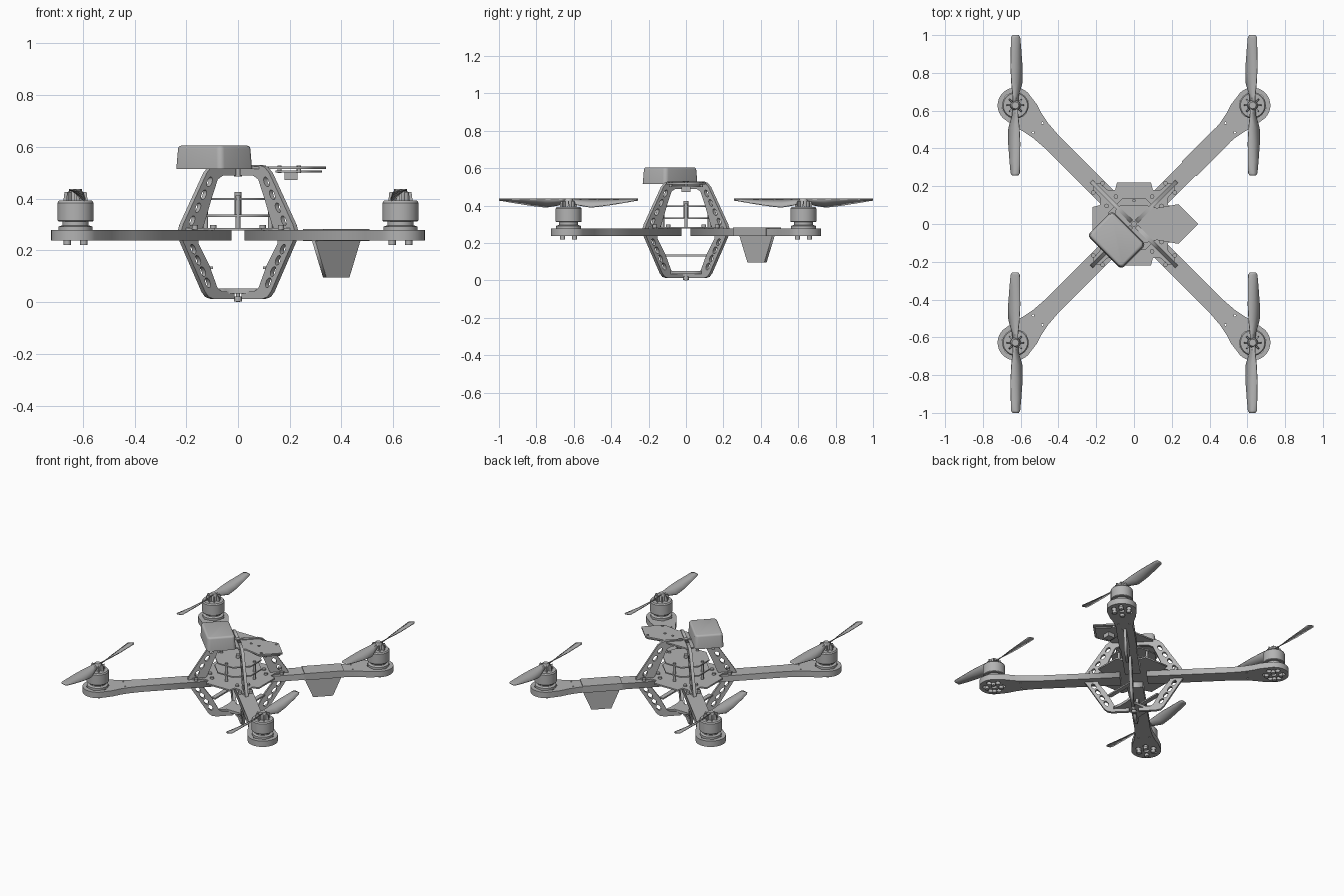
import bpy, bmesh, math
from mathutils import Matrix, Vector

cube = bpy.data.objects.get("Cube")
if cube:
    bpy.data.objects.remove(cube, do_unlink=True)

GREY = bpy.data.materials.new("mid_grey")
GREY.use_nodes = True
COL = (0.45, 0.45, 0.45, 1)
GREY.diffuse_color = COL
GREY.node_tree.nodes["Principled BSDF"].inputs["Base Color"].default_value = COL


def finish(obj, matrix=None, smooth=False):
    """Place the part, colour it and shade it."""
    if matrix is not None:
        obj.data.transform(matrix)
    obj.data.materials.clear()
    obj.data.materials.append(GREY)
    bpy.ops.object.select_all(action='DESELECT')
    obj.select_set(True)
    bpy.context.view_layer.objects.active = obj
    if smooth:
        bpy.ops.object.shade_smooth_by_angle(angle=math.radians(35))
    return obj


def from_bmesh(name, bm, matrix=None, smooth=False):
    bmesh.ops.recalc_face_normals(bm, faces=bm.faces)
    me = bpy.data.meshes.new(name)
    bm.to_mesh(me)
    bm.free()
    obj = bpy.data.objects.new(name, me)
    bpy.context.collection.objects.link(obj)
    return finish(obj, matrix, smooth)


def plate(name, loops, z0, z1, matrix=None):
    """Flat sheet: the first loop is the outline, the others are holes."""
    cu = bpy.data.curves.new(name, 'CURVE')
    cu.dimensions, cu.fill_mode, cu.extrude = '2D', 'BOTH', (z1 - z0) / 2
    for pts in loops:
        sp = cu.splines.new('POLY')
        sp.points.add(len(pts) - 1)
        for p, (x, y) in zip(sp.points, pts):
            p.co = (x, y, 0, 1)
        sp.use_cyclic_u = True
    obj = bpy.data.objects.new(name, cu)
    bpy.context.collection.objects.link(obj)
    bpy.ops.object.select_all(action='DESELECT')
    obj.select_set(True)
    bpy.context.view_layer.objects.active = obj
    bpy.ops.object.convert(target='MESH')
    obj = bpy.context.view_layer.objects.active
    m = Matrix.Translation((0, 0, (z0 + z1) / 2))
    return finish(obj, (matrix or Matrix()) @ m)


def lathe(name, profile, x=0, y=0, seg=32):
    bm = bmesh.new()
    vs = [bm.verts.new((r, 0, z)) for r, z in profile]
    es = [bm.edges.new(p) for p in zip(vs, vs[1:])]
    bmesh.ops.spin(bm, geom=vs + es, axis=(0, 0, 1), cent=(0, 0, 0), angle=2 * math.pi, steps=seg)
    bmesh.ops.remove_doubles(bm, verts=bm.verts, dist=1e-5)
    return from_bmesh(name, bm, Matrix.Translation((x, y, 0)), True)


def cyl(name, r, z0, z1, x=0, y=0, seg=12):
    return lathe(name, [(0, z0), (r, z0), (r, z1), (0, z1)], x, y, seg)


def box(name, size, centre, matrix=None, bevel=0, taper=1):
    bm = bmesh.new()
    bmesh.ops.create_cube(bm, size=1)
    for v in bm.verts:
        k = taper if v.co.z > 0 else 1
        v.co = Vector((v.co.x * size[0] * k, v.co.y * size[1] * k, v.co.z * size[2]))
    if bevel:
        es = [e for e in bm.edges if min(v.co.z for v in e.verts) < max(v.co.z for v in e.verts)]
        bmesh.ops.bevel(bm, geom=es, offset=bevel, segments=4, affect='EDGES', profile=0.5)
        top = max(v.co.z for v in bm.verts)
        es = [e for e in bm.edges if all(v.co.z > top - 1e-4 for v in e.verts)]
        bmesh.ops.bevel(bm, geom=es, offset=0.012, segments=3, affect='EDGES', profile=0.5)
    m = Matrix.Translation(centre) @ (matrix or Matrix())
    return from_bmesh(name, bm, m, bevel > 0)


def oval(cx, cy, a, b, ang=0, n=14):
    ca, sa = math.cos(ang), math.sin(ang)
    ts = [2 * math.pi * i / n for i in range(n)]
    return [(cx + a * math.cos(t) * ca - b * math.sin(t) * sa,
             cy + a * math.cos(t) * sa + b * math.sin(t) * ca) for t in ts]


def rotz(a):
    return Matrix.Rotation(a, 4, 'Z')


MOT = 0.628                    # motor offset along x and y
R = MOT * math.sqrt(2)         # motor distance along the diagonal

# Arm outline: straight beam flaring into a round pod with mounting holes
side = [(0.085, 0.05), (0.62, 0.05), (0.70, 0.056), (0.76, 0.068), (0.81, 0.084)]
pod = [(R + 0.094 * math.cos(t), 0.094 * math.sin(t))
       for t in (math.radians(105 - 210 * i / 24) for i in range(25))]
arm_loop = side + pod + [(x, -y) for x, y in reversed(side)]
arm_holes = [oval(R + 0.055 * math.cos(i * math.pi / 3), 0.055 * math.sin(i * math.pi / 3), 0.017, 0.017)
             for i in range(6)] + [oval(R, 0, 0.018, 0.018)]
arm_holes += [oval(0.72, s * 0.035, 0.006, 0.006, 0, 8) for s in (1, -1)]

# Leg outline in the (radius, height) plane: one half of the hexagonal hoop
leg_loop = [(0.02, 0.53), (0.125, 0.53), (0.155, 0.522), (0.18, 0.50), (0.31, 0.30), (0.322, 0.27),
            (0.31, 0.235), (0.19, 0.04), (0.17, 0.02), (0.14, 0.012), (0.03, 0.012), (0.03, 0.04),
            (0.10, 0.042), (0.122, 0.055), (0.15, 0.11), (0.165, 0.14), (0.225, 0.225), (0.225, 0.25),
            (0.195, 0.30), (0.15, 0.41), (0.12, 0.475), (0.09, 0.49), (0.02, 0.49)]


def slots(p, q, n):
    a = math.atan2(q[1] - p[1], q[0] - p[0])
    return [oval(p[0] + (q[0] - p[0]) * i / (n - 1), p[1] + (q[1] - p[1]) * i / (n - 1), 0.021, 0.012, a)
            for i in range(n)]


leg_holes = slots((0.26, 0.315), (0.165, 0.465), 4) + slots((0.255, 0.205), (0.175, 0.075), 4)

# Propeller blade sections: radius, straight edge, bulging edge, drop of the bulging edge
SECTIONS = [(0.0, -0.012, 0.012, 0.012), (0.05, -0.014, 0.016, 0.032), (0.12, -0.021, 0.036, 0.044),
            (0.20, -0.025, 0.037, 0.034), (0.30, -0.024, 0.030, 0.018), (0.36, -0.023, 0.025, 0.007),
            (0.372, -0.015, 0.017, 0.006)]


def propeller(name, x, y, hand):
    bm = bmesh.new()
    for turn in (1, -1):
        rows = []
        for r, a, b, d in SECTIONS:
            row = [(a, 0.435), (a * 0.45 + b * 0.55, 0.435 - d * 0.45), (b, 0.435 - d)]
            rows.append([bm.verts.new((hand * turn * u, turn * r, z)) for u, z in row])
        for p, q in zip(rows, rows[1:]):
            for i in range(2):
                bm.faces.new((p[i], p[i + 1], q[i + 1], q[i]))
    obj = from_bmesh(name, bm, Matrix.Translation((x, y, 0)), True)
    mod = obj.modifiers.new("thickness", 'SOLIDIFY')
    mod.thickness, mod.offset = 0.005, 0


# Four identical corners: arm, leg, motor, propeller, screws
for sx, fb in ((1, "left"), (-1, "right")):
    for sy, fr in ((1, "back"), (-1, "front")):
        tag = fr + "_" + fb
        turn = rotz(math.atan2(sy, sx))
        mx, my = sx * MOT, sy * MOT
        plate("arm_" + tag, [arm_loop] + arm_holes, 0.238, 0.278, turn)
        plate("leg_" + tag, [leg_loop] + leg_holes, -0.01, 0.01, turn @ Matrix.Rotation(math.pi / 2, 4, 'X'))
        lathe("motor_base_" + tag, [(0, 0.275), (0.066, 0.275), (0.066, 0.292), (0.05, 0.297),
                                    (0.05, 0.315), (0, 0.315)], mx, my)
        lathe("motor_bell_" + tag, [(0, 0.312), (0.066, 0.312), (0.07, 0.316), (0.07, 0.384),
                                    (0.064, 0.392), (0, 0.392)], mx, my)
        lathe("motor_hub_" + tag, [(0, 0.39), (0.028, 0.39), (0.026, 0.425), (0.018, 0.438), (0, 0.438)], mx, my, 20)
        for i in range(8):
            a = i * math.pi / 4
            spin = rotz(a)
            box("hub_rib_" + tag, (0.028, 0.009, 0.036), (mx + 0.033 * math.cos(a), my + 0.033 * math.sin(a), 0.408),
                spin, taper=0.7)
        for i in range(4):
            a = math.pi / 4 + i * math.pi / 2
            cyl("motor_screw_" + tag, 0.014, 0.22, 0.24, mx + 0.045 * math.cos(a), my + 0.045 * math.sin(a))
        propeller("propeller_" + tag, mx, my, -sx * sy)
        for r, w in ((0.17, 0.035), (0.17, -0.035), (0.27, 0.035), (0.27, -0.035)):
            p = turn @ Vector((r, w, 0))
            cyl("arm_screw_" + tag, 0.012, 0.28, 0.298, p.x, p.y)

# Main body plate with notches beside each arm
quarter = [(0.22, 0.09), (0.18, 0.10), (0.18, 0.14), (0.215, 0.18), (0.215, 0.215),
           (0.18, 0.215), (0.14, 0.18), (0.10, 0.18), (0.09, 0.22)]
outline = []
for k in range(4):
    outline += [tuple((rotz(k * math.pi / 2) @ Vector((x, y, 0)))[:2]) for x, y in quarter]
plate("body_plate", [outline], 0.277, 0.287)

# Stacked boards and their posts
octagon = [(0.15 * math.cos(math.radians(22.5 + 45 * i)), 0.15 * math.sin(math.radians(22.5 + 45 * i)))
           for i in range(8)]
plate("lower_board", [octagon], 0.330, 0.338)
plate("upper_board", [octagon], 0.394, 0.402)
cyl("centre_post", 0.013, 0.335, 0.425)
for i in range(4):
    a = i * math.pi / 2
    cyl("board_post", 0.009, 0.28, 0.412, 0.125 * math.cos(a), 0.125 * math.sin(a))

# Top deck with a pointed end, its under-plate and a small block
deck = [(-0.10, 0.07), (-0.07, 0.10), (0.06, 0.10), (0.12, 0.085), (0.18, 0.095), (0.235, 0.105), (0.34, 0.0)]
plate("top_deck", [deck + [(x, -y) for x, y in reversed(deck[:-1])]], 0.514, 0.524)
tip = [(0.145, 0.07), (0.23, 0.09), (0.325, 0.0), (0.23, -0.09), (0.145, -0.07)]
plate("under_plate", [tip], 0.501, 0.508)
box("sensor_block", (0.05, 0.05, 0.03), (0.205, 0, 0.488))
for x, y in ((0.235, 0.08), (0.235, -0.08), (0.10, 0.0), (0.16, 0.0)):
    cyl("deck_screw", 0.008, 0.50, 0.528, x, y)

# Rounded housing sitting diagonally on the deck
box("top_housing", (0.255, 0.185, 0.09), (-0.092, -0.085, 0.56), rotz(-math.pi / 4), bevel=0.022, taper=0.95)

# Bolts joining the hoops, lower braces and battery rails
cyl("top_bolt", 0.015, 0.485, 0.532)
cyl("bottom_bolt", 0.015, 0.003, 0.022)
cyl("bottom_bolt_shaft", 0.008, 0.0, 0.045)
brace = [(-0.10, 0.10), (-0.05, 0.05), (0.05, 0.05), (0.10, 0.10), (0.09, 0.03), (0.09, -0.03),
         (0.10, -0.10), (0.05, -0.05), (-0.05, -0.05), (-0.10, -0.10), (-0.09, -0.03), (-0.09, 0.03)]
plate("bottom_brace", [brace], 0.034, 0.052)
for s in (1, -1):
    box("battery_rail", (0.03, 0.22, 0.01), (s * 0.112, 0, 0.133))

# Sleeve and hanging fin on one arm
diag = rotz(math.pi / 4)
box("fin_sleeve", (0.25, 0.112, 0.046), (0.38, 0.38, 0.260), diag)
fin = [(0.41, 0.245), (0.664, 0.245), (0.60, 0.095), (0.474, 0.095)]
plate("fin", [fin], -0.009, 0.009, diag @ Matrix.Rotation(math.pi / 2, 4, 'X'))
